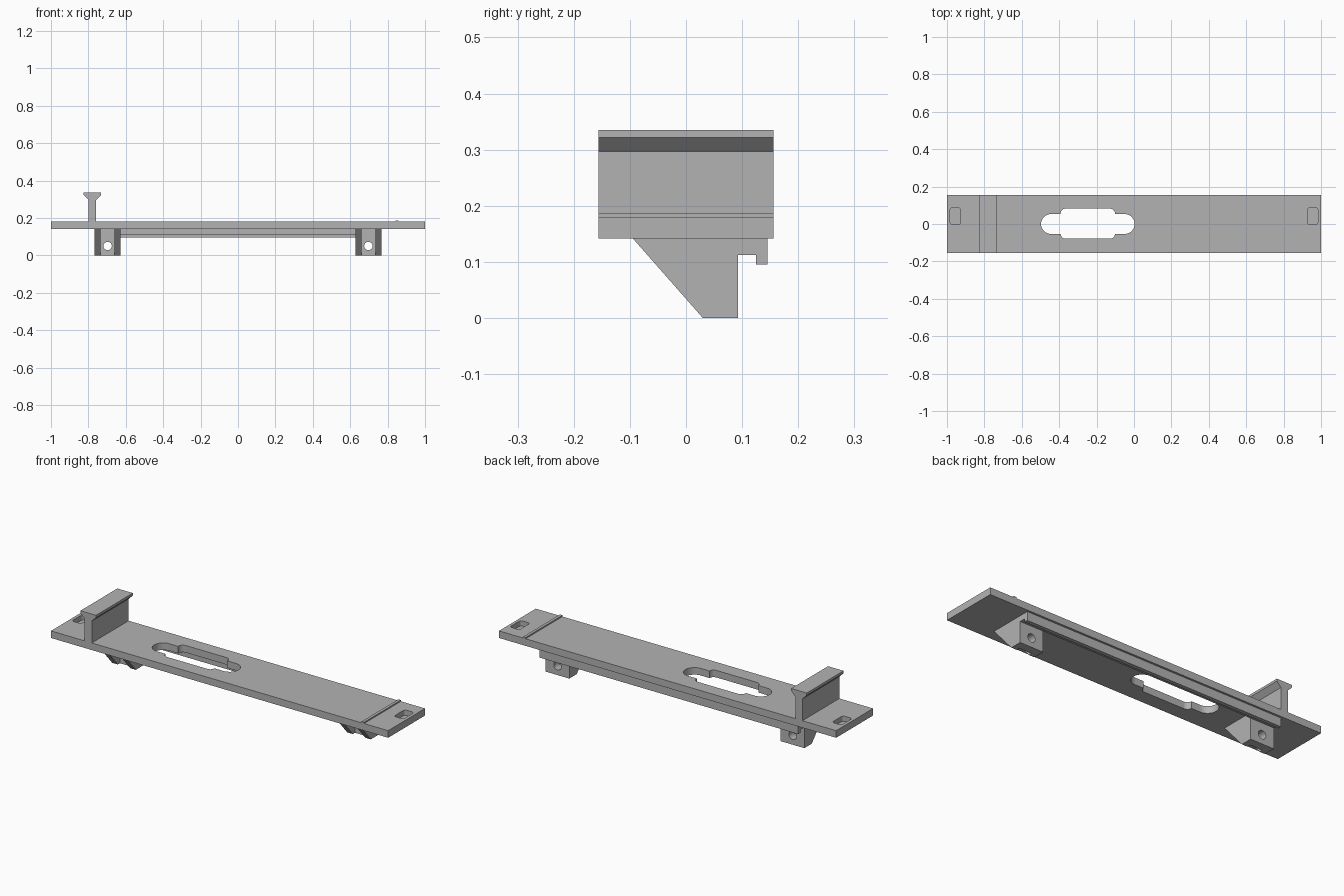
import bpy, bmesh, math
from mathutils import Vector

if "Cube" in bpy.data.objects:
    bpy.data.objects.remove(bpy.data.objects["Cube"], do_unlink=True)

grey = bpy.data.materials.new("mid_grey")
grey.use_nodes = True
grey.diffuse_color = (0.45, 0.45, 0.45, 1)
grey.node_tree.nodes["Principled BSDF"].inputs["Base Color"].default_value = grey.diffuse_color


def prism(name, profile, axis, lo, hi):
    """Extrude a 2D profile along an axis: x takes (y, z), y takes (x, z), z takes (x, y)."""
    def place(a, b):
        return {"x": (lo, a, b), "y": (a, lo, b), "z": (a, b, lo)}[axis]
    bm = bmesh.new()
    face = bm.faces.new([bm.verts.new(place(a, b)) for a, b in profile])
    moved = bmesh.ops.extrude_face_region(bm, geom=[face])["geom"]
    step = Vector([(hi - lo) * (axis == k) for k in "xyz"])
    bmesh.ops.translate(bm, vec=step, verts=[g for g in moved if isinstance(g, bmesh.types.BMVert)])
    bmesh.ops.recalc_face_normals(bm, faces=bm.faces)
    mesh = bpy.data.meshes.new(name)
    bm.to_mesh(mesh)
    bm.free()
    mesh.materials.append(grey)
    obj = bpy.data.objects.new(name, mesh)
    bpy.context.collection.objects.link(obj)
    return obj


def rounded(cx, cy, hx, hy, r, n=8):
    """Outline of a rounded rectangle from its centre, half sizes and corner radius."""
    pts = []
    for k, (sx, sy) in enumerate([(1, 1), (-1, 1), (-1, -1), (1, -1)]):
        for i in range(n + 1):
            a = math.pi / 2 * (k + i / n)
            pts.append((cx + sx * (hx - r) + r * math.cos(a),
                        cy + sy * (hy - r) + r * math.sin(a)))
    return pts


def cut(obj, cutter):
    cutter.hide_render = True
    mod = obj.modifiers.new("cut", "BOOLEAN")
    mod.operation = "DIFFERENCE"
    mod.solver = "EXACT"
    mod.object = cutter
    bpy.context.view_layer.objects.active = obj
    bpy.ops.object.modifier_apply(modifier=mod.name)
    bpy.data.objects.remove(cutter, do_unlink=True)


BASE, TOP, HALF = 0.142, 0.18, 0.156

# Base plate with the stepped opening and two blind end pockets
plate = prism("base_plate", [(-1, -HALF), (1, -HALF), (1, HALF), (-1, HALF)], "z", BASE, TOP)
cut(plate, prism("slot_cutter", rounded(-0.247, 0, 0.25, 0.053, 0.0525), "z", 0.1, 0.25))
cut(plate, prism("opening_cutter", rounded(-0.247, 0.002, 0.145, 0.08, 0.025), "z", 0.1, 0.26))
for side in (-1, 1):
    cut(plate, prism("pocket_cutter", rounded(side * 0.955, 0.042, 0.028, 0.046, 0.015), "z", 0.152, 0.25))

# Upright wall with a flared head
half_wall = [(0.021, TOP), (0.021, 0.297), (0.046, 0.322), (0.046, 0.335)]
outline = [(-0.779 + x, z) for x, z in half_wall] + [(-0.779 - x, z) for x, z in reversed(half_wall)]
prism("upright_wall", outline, "y", -HALF, HALF)

# Thin ridge across the other end
prism("cross_ridge", [(0.842, TOP), (0.857, TOP), (0.857, 0.187), (0.842, 0.187)], "y", -HALF, HALF)

# Hooked rail under the rear edge
prism("rear_rail", [(0.093, BASE), (0.093, 0.112), (0.125, 0.112), (0.125, 0.095),
                    (0.145, 0.095), (0.145, BASE)], "x", -0.767, 0.767)

# Two mounting brackets: sloped ribs around a drilled rear web
for side, label in ((1, "left"), (-1, "right")):
    x = side * 0.697
    bracket = prism(label + "_bracket", [(-0.095, BASE), (0.03, 0), (0.093, 0), (0.093, BASE)],
                    "x", x - 0.07, x + 0.07)
    cut(bracket, prism("recess_cutter", [(x - 0.037, -0.05), (x + 0.037, -0.05),
                                         (x + 0.037, 0.2), (x - 0.037, 0.2)], "y", -0.2, 0.048))
    cut(bracket, prism("hole_cutter", rounded(x, 0.05, 0.0222, 0.0222, 0.022), "y", 0, 0.2))
